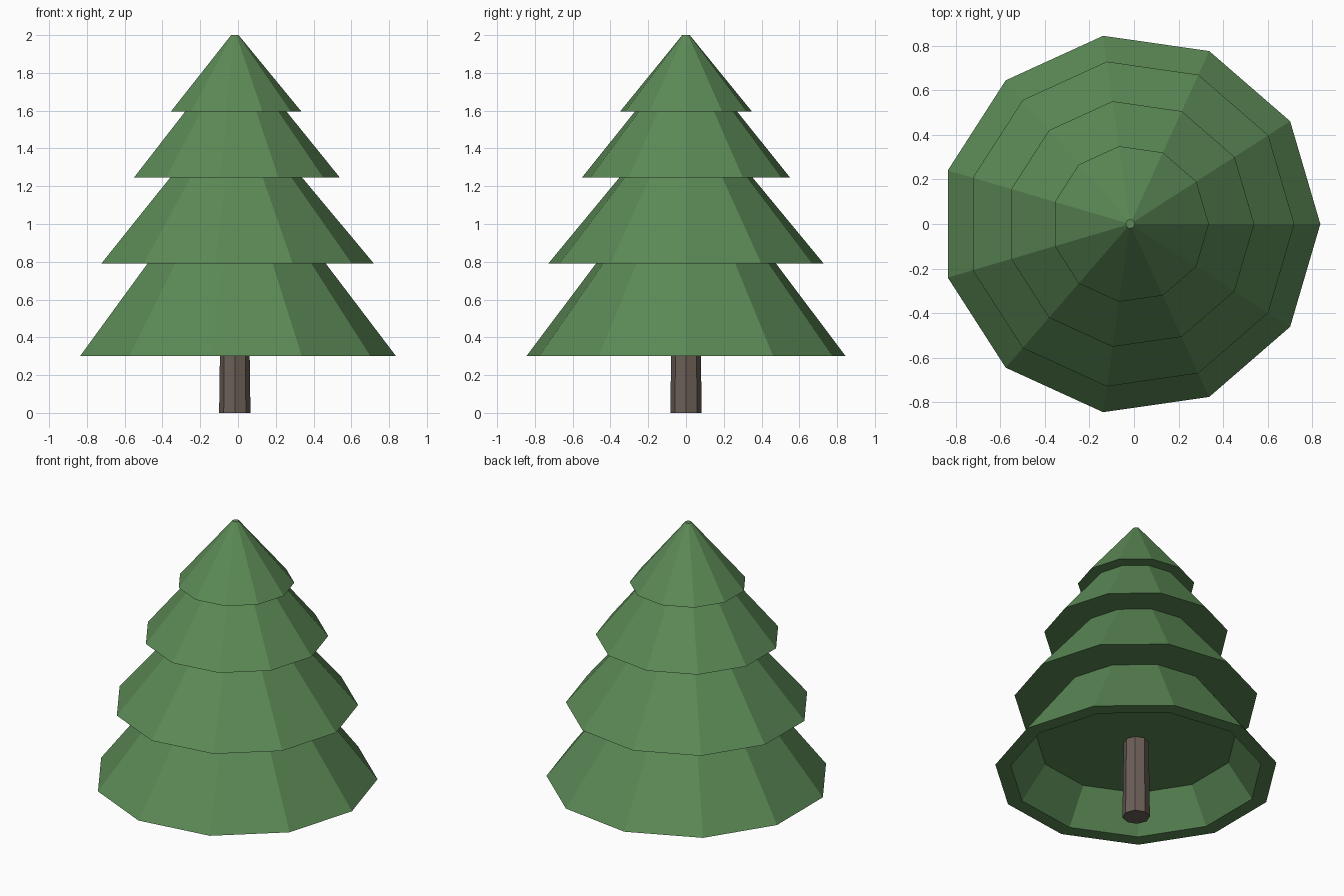
import bpy, bmesh
from math import cos, sin, tau

if "Cube" in bpy.data.objects:
    bpy.data.objects.remove(bpy.data.objects["Cube"])

CX = -0.017  # shared vertical axis


def material(name, rgb):
    m = bpy.data.materials.new(name)
    m.diffuse_color = (*rgb, 1)
    m.use_nodes = True
    m.node_tree.nodes["Principled BSDF"].inputs["Base Color"].default_value = m.diffuse_color
    return m


def lathe(name, profile, sides, mat):
    """Turn a (radius, z) profile into a flat-faced solid with capped ends."""
    bm = bmesh.new()
    rings = [[bm.verts.new((CX + r * cos(tau * i / sides), r * sin(tau * i / sides), z))
              for i in range(sides)] for r, z in profile]
    for a, b in zip(rings, rings[1:]):
        for i in range(sides):
            j = (i + 1) % sides
            bm.faces.new((a[i], a[j], b[j], b[i]))
    bm.faces.new(rings[0][::-1])
    bm.faces.new(rings[-1])
    bmesh.ops.recalc_face_normals(bm, faces=bm.faces[:])
    mesh = bpy.data.meshes.new(name)
    bm.to_mesh(mesh)
    bm.free()
    mesh.materials.append(mat)
    ob = bpy.data.objects.new(name, mesh)
    bpy.context.collection.objects.link(ob)
    return ob


green = material("needles", (0.107, 0.254, 0.093))
brown = material("bark", (0.147, 0.114, 0.095))

# Foliage: recessed underside, then four flared tiers up to a small flat tip
tiers = [  # bottom radius, bottom z, top radius, top z
    (0.854, 0.30, 0.482, 0.79),
    (0.737, 0.79, 0.357, 1.245),
    (0.557, 1.245, 0.274, 1.595),
    (0.353, 1.595, 0.020, 2.00),
]
profile = [(0.604, 0.515), (0.76, 0.30)]
for r0, z0, r1, z1 in tiers:
    profile += [(r0, z0), (r1, z1)]
lathe("foliage", profile, 11, green)

# Trunk: slightly tapered octagon reaching the recessed ceiling
lathe("trunk", [(0.083, 0.0), (0.076, 0.515)], 8, brown)
